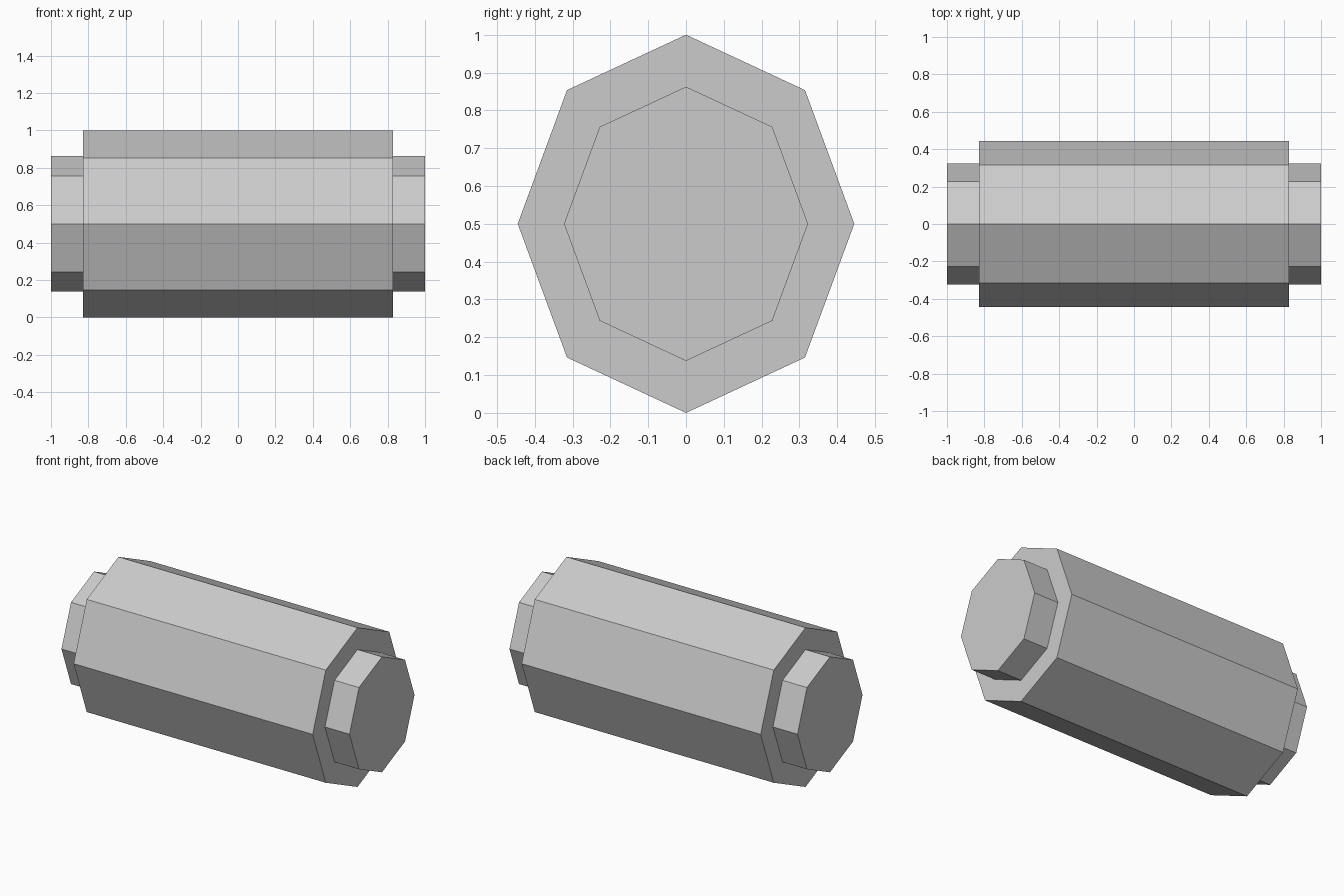
import bpy, bmesh, math

cube = bpy.data.objects.get("Cube")
if cube:
    bpy.data.objects.remove(cube, do_unlink=True)

SIDES = 8
HALF_DEPTH, HALF_HEIGHT = 0.445, 0.5
# Stepped profile along x: (position, scale of the octagon)
PROFILE = [(-1, 0.725), (-0.83, 0.725), (-0.83, 1), (0.83, 1), (0.83, 0.725), (1, 0.725)]

# Plain grey material
grey = bpy.data.materials.new("light_grey")
grey.use_nodes = True
colour = (0.6, 0.6, 0.6, 1)
grey.diffuse_color = colour
grey.node_tree.nodes["Principled BSDF"].inputs["Base Color"].default_value = colour


def octagon_ring(bm, x, scale):
    angles = [2 * math.pi * i / SIDES for i in range(SIDES)]
    return [bm.verts.new((x, HALF_DEPTH * scale * math.sin(a),
                          HALF_HEIGHT * (1 + scale * math.cos(a)))) for a in angles]


# Flattened octagonal roller with a narrower stub at each end
bm = bmesh.new()
rings = [octagon_ring(bm, x, scale) for x, scale in PROFILE]
for a, b in zip(rings, rings[1:]):
    for i in range(SIDES):
        j = (i + 1) % SIDES
        bm.faces.new((a[i], a[j], b[j], b[i]))
bm.faces.new(rings[0])
bm.faces.new(rings[-1])
bmesh.ops.recalc_face_normals(bm, faces=bm.faces)

mesh = bpy.data.meshes.new("octagonal_roller")
bm.to_mesh(mesh)
bm.free()
mesh.materials.append(grey)
roller = bpy.data.objects.new("octagonal_roller", mesh)
bpy.context.collection.objects.link(roller)
